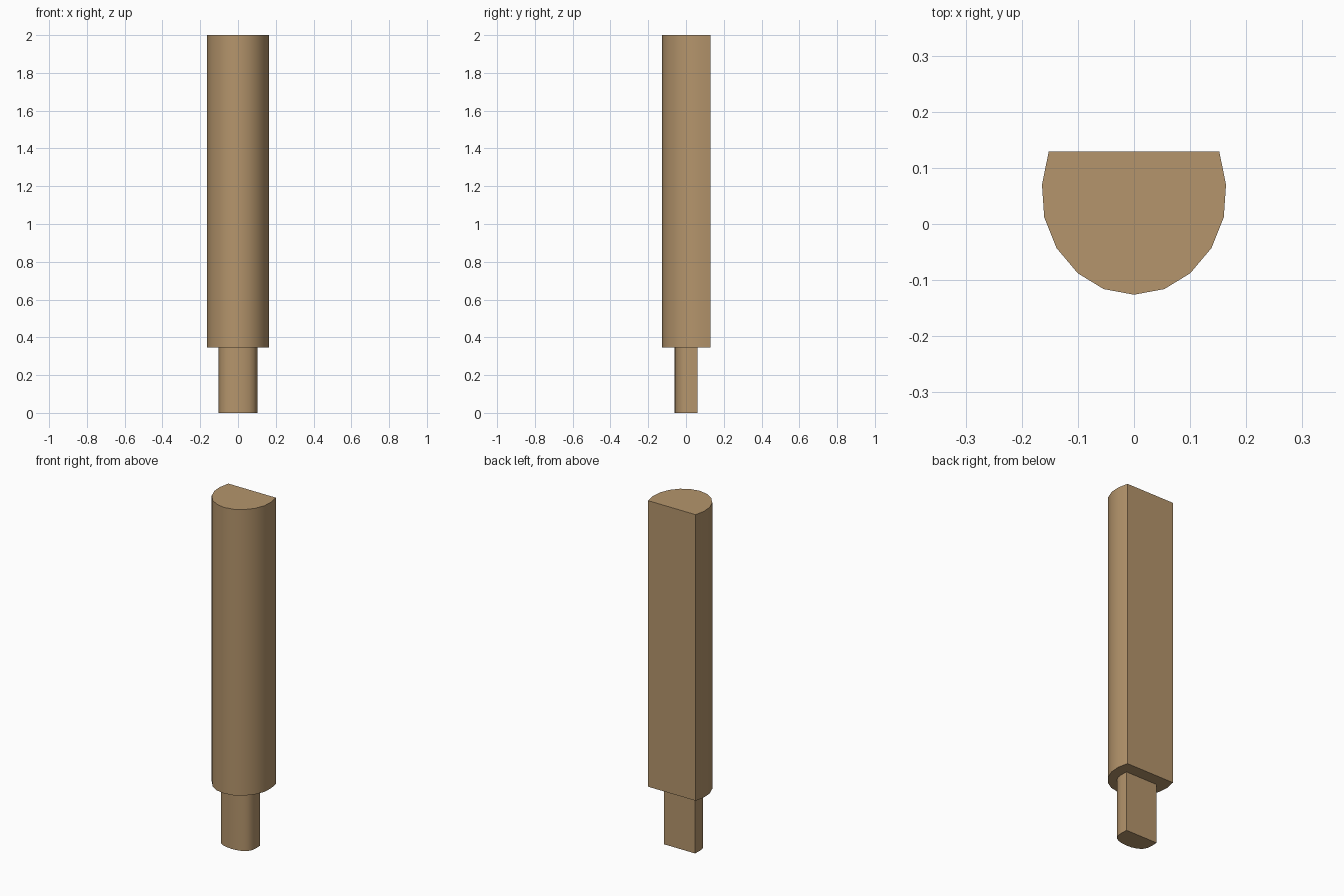
import bpy, bmesh, math

if "Cube" in bpy.data.objects:
    bpy.data.objects.remove(bpy.data.objects["Cube"])


def d_prism(name, half, z0, z1, mat):
    """Extrude a mirrored D-shaped profile; half runs from back corner to front middle."""
    outline = half + [(-x, y) for x, y in reversed(half[:-1])]
    bm = bmesh.new()
    base = bm.faces.new([bm.verts.new((x, y, z0)) for x, y in outline])
    top = bmesh.ops.extrude_face_region(bm, geom=[base], use_keep_orig=True)
    verts = [g for g in top["geom"] if isinstance(g, bmesh.types.BMVert)]
    bmesh.ops.translate(bm, verts=verts, vec=(0, 0, z1 - z0))
    bmesh.ops.recalc_face_normals(bm, faces=bm.faces[:])
    mesh = bpy.data.meshes.new(name)
    bm.to_mesh(mesh)
    bm.free()
    mesh.materials.append(mat)
    obj = bpy.data.objects.new(name, mesh)
    bpy.context.collection.objects.link(obj)
    bpy.ops.object.select_all(action="DESELECT")
    obj.select_set(True)
    bpy.context.view_layer.objects.active = obj
    bpy.ops.object.shade_smooth_by_angle(angle=math.radians(35))
    return obj


wood = bpy.data.materials.new("wood")
wood.diffuse_color = (0.46, 0.30, 0.15, 1)
wood.use_nodes = True
wood.node_tree.nodes["Principled BSDF"].inputs["Base Color"].default_value = wood.diffuse_color

# Main half-round post
d_prism("post", [(0.152, 0.129), (0.164, 0.07), (0.16, 0.012), (0.138, -0.043),
                 (0.10, -0.088), (0.054, -0.116), (0, -0.126)], 0.345, 2.0, wood)

# Narrow foot peg below it
d_prism("foot_peg", [(0.1, 0.06), (0.102, 0.02), (0.098, -0.012), (0.085, -0.035),
                     (0.06, -0.05), (0.03, -0.058), (0, -0.06)], 0.0, 0.345, wood)
